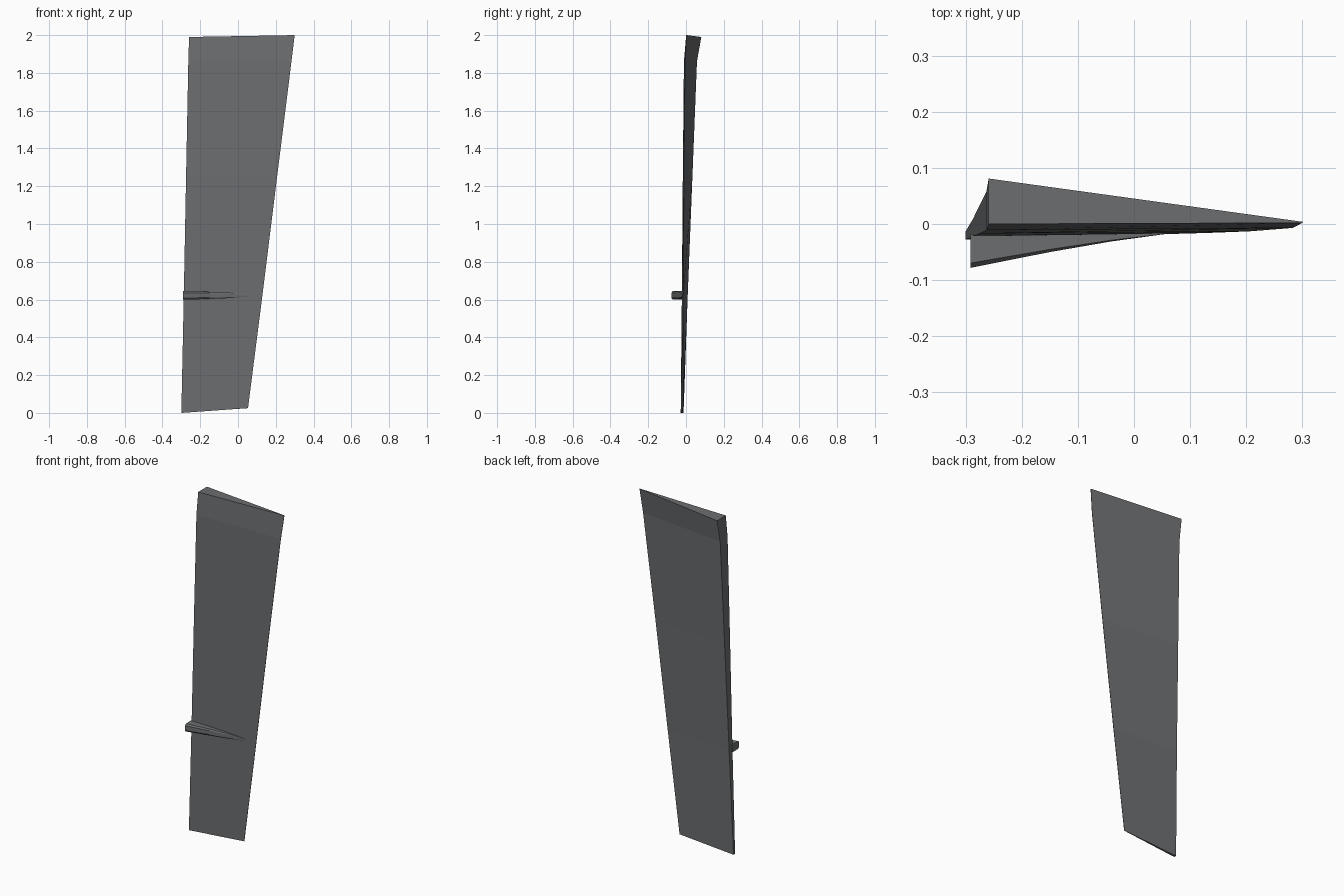
import bpy, bmesh

if "Cube" in bpy.data.objects:
    bpy.data.objects.remove(bpy.data.objects["Cube"])

def material(name, rgb):
    m = bpy.data.materials.new(name)
    m.diffuse_color = (*rgb, 1)
    m.use_nodes = True
    m.node_tree.nodes["Principled BSDF"].inputs["Base Color"].default_value = m.diffuse_color
    return m

grey = material("dark_grey", (0.15, 0.155, 0.16))

def loft(name, rings, mat):
    """Skin a list of equal-sized cross-sections and cap both ends."""
    bm = bmesh.new()
    loops = [[bm.verts.new(p) for p in ring] for ring in rings]
    n = len(loops[0])
    for a, b in zip(loops, loops[1:]):
        for i in range(n):
            j = (i + 1) % n
            bm.faces.new((a[i], a[j], b[j], b[i]))
    bm.faces.new(loops[0][::-1])
    bm.faces.new(loops[-1])
    bmesh.ops.recalc_face_normals(bm, faces=bm.faces)
    me = bpy.data.meshes.new(name)
    bm.to_mesh(me)
    bm.free()
    me.materials.append(mat)
    ob = bpy.data.objects.new(name, me)
    bpy.context.collection.objects.link(ob)
    return ob

# Tapered wedge panel: blunt edge on the left, sharp edge on the right
# blunt x, blunt z, front y, back y, sharp x, sharp z, sharp y
stations = [
    (-0.30, 0.000, -0.028, -0.013, 0.053, 0.025, -0.017),
    (-0.287, 0.62, -0.022, 0.009, 0.129, 0.62, -0.015),
    (-0.275, 1.25, -0.017, 0.034, 0.207, 1.25, -0.012),
    (-0.263, 1.86, -0.011, 0.058, 0.283, 1.86, -0.006),
    (-0.259, 1.99, 0.000, 0.081, 0.300, 2.000, 0.003),
]
rings = [[(bx, fy, bz), (sx, sy - 0.001, sz), (sx, sy + 0.001, sz), (bx, by, bz)]
         for bx, bz, fy, by, sx, sz, sy in stations]
loft("wedge_panel", rings, grey)

# Tapered hinge fairing on the front face, with chamfered outer edges
# x, outer y, inner y, half height
fairing = [(-0.291, -0.078, -0.018, 0.023), (-0.15, -0.050, -0.016, 0.019),
           (-0.04, -0.031, -0.015, 0.014), (0.055, -0.018, -0.014, 0.006)]
zc = 0.622
rings = []
for x, yo, yi, h in fairing:
    c = (yi - yo) * 0.14
    rings.append([(x, yi, zc - h), (x, yo + c, zc - h), (x, yo, zc - h * 0.6),
                  (x, yo, zc + h * 0.6), (x, yo + c, zc + h), (x, yi, zc + h)])
loft("hinge_fairing", rings, grey)
